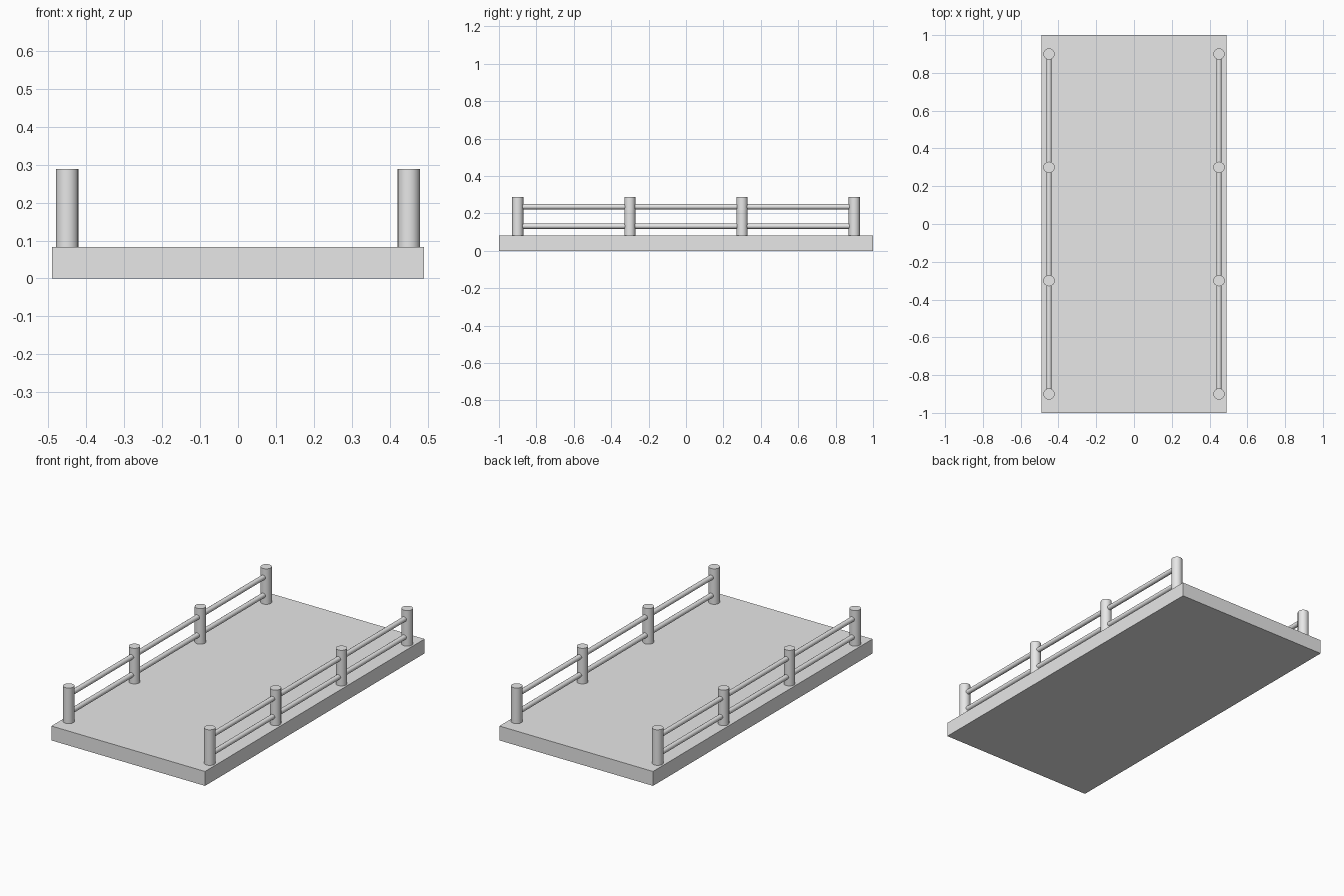
import bpy
from math import pi

if "Cube" in bpy.data.objects:
    bpy.data.objects.remove(bpy.data.objects["Cube"])

# Single grey material
grey = bpy.data.materials.new("plain grey")
grey.use_nodes = True
colour = (0.8, 0.8, 0.8, 1)
grey.diffuse_color = colour
grey.node_tree.nodes["Principled BSDF"].inputs["Base Color"].default_value = colour

DECK_TOP, POST_TOP = 0.083, 0.288
RAIL_X, POST_YS = 0.45, (-0.9, -0.3, 0.3, 0.9)


def finish(name):
    obj = bpy.context.object
    obj.name = name
    obj.data.materials.append(grey)
    return obj


def rod(name, radius, length, location, rotation=(0, 0, 0)):
    bpy.ops.mesh.primitive_cylinder_add(vertices=16, radius=radius, depth=length,
                                        location=location, rotation=rotation)
    bpy.ops.object.shade_smooth_by_angle()
    return finish(name)


# Deck slab
bpy.ops.mesh.primitive_cube_add(size=1, location=(0, 0, DECK_TOP / 2))
deck = finish("deck")
deck.scale = (0.98, 2, DECK_TOP)

# Railings on both sides: four posts and two long rails each
for side, sx in (("left", 1), ("right", -1)):
    x = sx * RAIL_X
    for i, y in enumerate(POST_YS):
        rod(f"{side}_post_{i + 1}", 0.03, POST_TOP - DECK_TOP,
            (x, y, (POST_TOP + DECK_TOP) / 2))
    for level, z in (("lower", 0.132), ("upper", 0.236)):
        rod(f"{side}_{level}_rail", 0.014, 1.8, (x, 0, z), (pi / 2, 0, 0))
